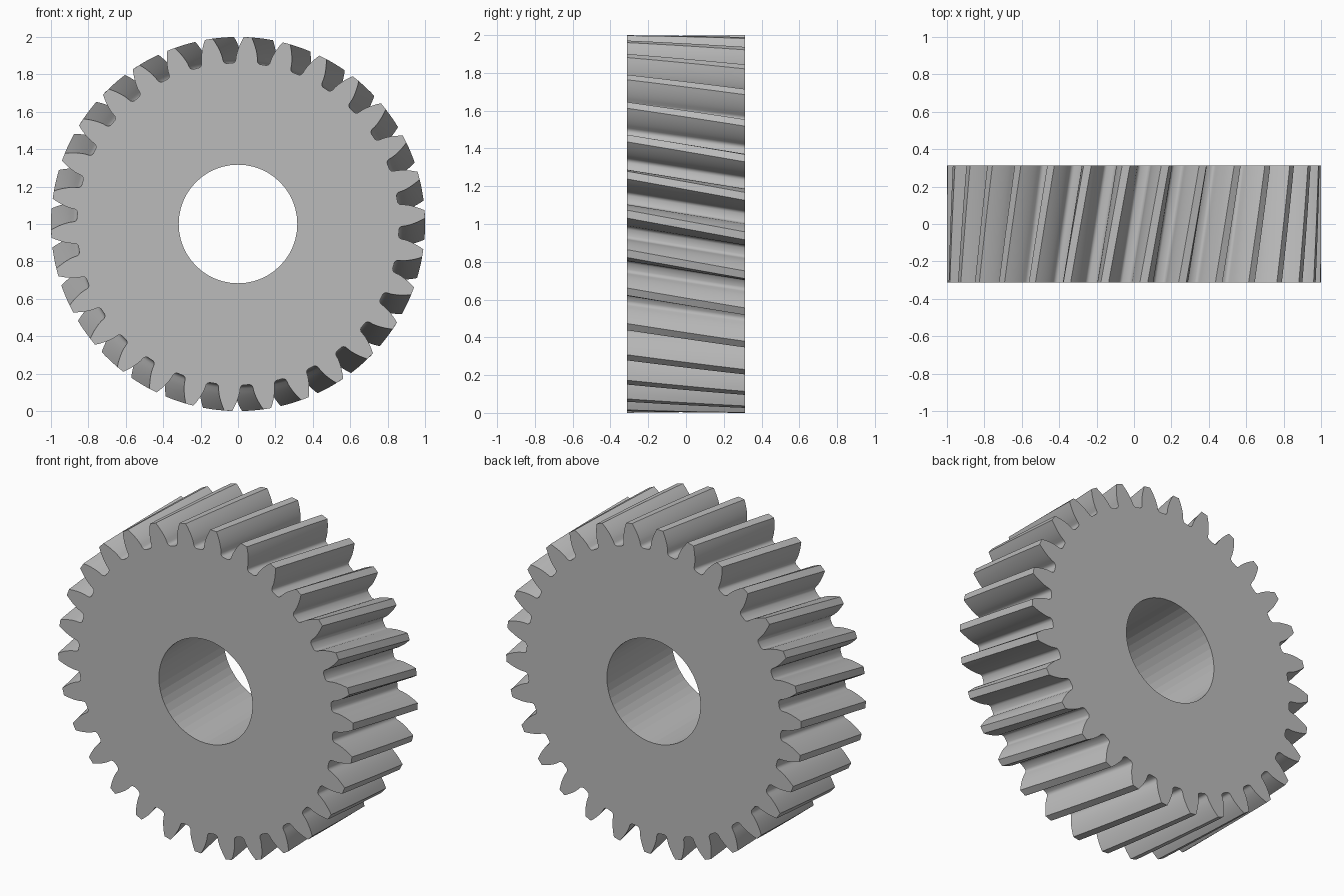
import bpy, bmesh, math

if "Cube" in bpy.data.objects:
    bpy.data.objects.remove(bpy.data.objects["Cube"], do_unlink=True)

TEETH = 30
TIP, PITCH, ROOT = 1.0, 0.9375, 0.861
BORE, BORE_SIDES = 0.317, 48
WIDTH, TWIST, STEPS = 0.625, 0.115, 10
PHASE = math.radians(3)
PRESSURE = math.radians(20)
BASE = PITCH * math.cos(PRESSURE)


def involute(a):
    return math.tan(a) - a


def half_angle(r):
    """Half the tooth's angular thickness at radius r."""
    a = math.acos(min(1, BASE / r))
    return math.pi / TEETH / 2 + involute(PRESSURE) - involute(a) - 0.002


# One side of a tooth: root fillet, then involute flank up to the tip
flank = [(ROOT, 0.085), (0.865, 0.075), (0.872, 0.068)]
for i in range(8):
    r = BASE + (TIP - BASE) * i / 7
    flank.append((r, half_angle(r)))
tooth = [(r, a) for r, a in flank] + [(r, -a) for r, a in reversed(flank)]

# Outline runs clockwise all the way round
outline = []
for t in range(TEETH):
    centre = PHASE - t * math.tau / TEETH
    outline += [(r, centre + a) for r, a in tooth]
circle = [(BORE, -i * math.tau / BORE_SIDES) for i in range(BORE_SIDES)]

bm = bmesh.new()


def ring(points, y, turn):
    return [bm.verts.new((r * math.cos(a - turn), y, 1 + r * math.sin(a - turn)))
            for r, a in points]


def bridge(a, b, material=0):
    n = len(a)
    faces = []
    for i in range(n):
        j = (i + 1) % n
        faces.append(bm.faces.new((a[i], a[j], b[j], b[i])))
    return faces


def loop_edges(loop):
    return [bm.edges.get((loop[i], loop[i - 1])) for i in range(len(loop))]


# Helical teeth
rings = [ring(outline, WIDTH * (s / STEPS - 0.5), TWIST * s / STEPS)
         for s in range(STEPS + 1)]
for a, b in zip(rings, rings[1:]):
    bridge(a, b)

# Shaft hole
holes = [ring(circle, y, 0) for y in (-WIDTH / 2, WIDTH / 2)]
bridge(holes[0], holes[1])

# Front and back faces
for outer, inner in ((rings[0], holes[0]), (rings[-1], holes[1])):
    bmesh.ops.triangle_fill(bm, edges=loop_edges(outer) + loop_edges(inner),
                            use_beauty=True)
bmesh.ops.recalc_face_normals(bm, faces=bm.faces[:])

mesh = bpy.data.meshes.new("helical_gear")
bm.to_mesh(mesh)
bm.free()
gear = bpy.data.objects.new("helical_gear", mesh)
bpy.context.collection.objects.link(gear)

# Plain grey metal
grey = bpy.data.materials.new("grey")
grey.use_nodes = True
colour = (0.5, 0.5, 0.5, 1)
grey.diffuse_color = colour
grey.node_tree.nodes["Principled BSDF"].inputs["Base Color"].default_value = colour
mesh.materials.append(grey)

# Smooth tooth flanks, flat end faces and faceted hole
bpy.ops.object.select_all(action="DESELECT")
gear.select_set(True)
bpy.context.view_layer.objects.active = gear
bpy.ops.object.shade_smooth_by_angle(angle=math.radians(35))
for p in mesh.polygons:
    in_hole = math.hypot(p.center.x, p.center.z - 1) < BORE + 0.01
    if in_hole or abs(p.normal.y) > 0.99:
        p.use_smooth = False
